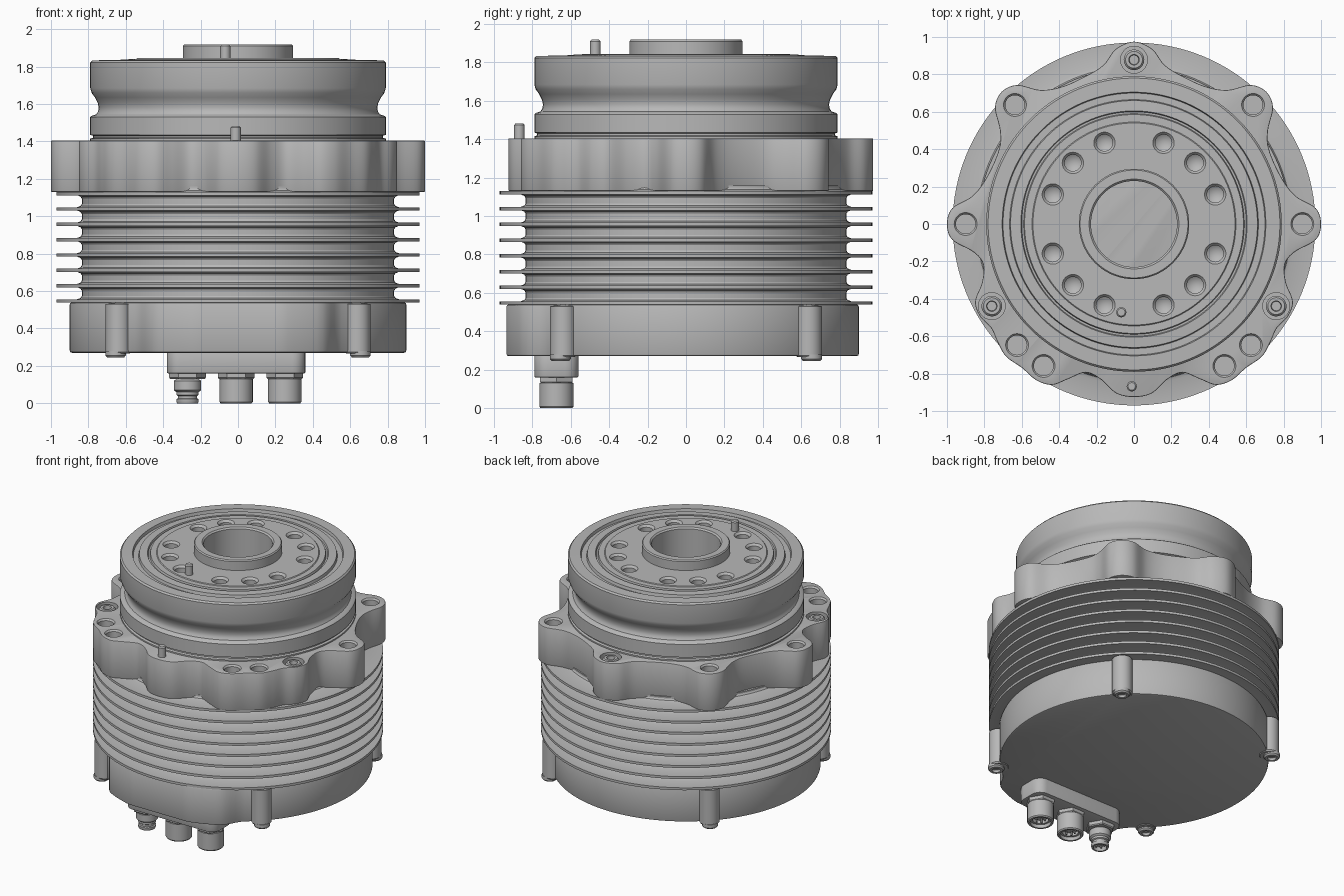
import bpy, bmesh
from math import sin, cos, pi, radians, degrees, atan2

if "Cube" in bpy.data.objects:
    bpy.data.objects.remove(bpy.data.objects["Cube"])

grey = bpy.data.materials.new("machined_grey")
grey.use_nodes = True
colour = (0.48, 0.48, 0.48, 1)
grey.diffuse_color = colour
grey.node_tree.nodes["Principled BSDF"].inputs["Base Color"].default_value = colour


def finish(name, bm):
    bmesh.ops.recalc_face_normals(bm, faces=bm.faces)
    mesh = bpy.data.meshes.new(name)
    bm.to_mesh(mesh)
    bm.free()
    mesh.materials.append(grey)
    ob = bpy.data.objects.new(name, mesh)
    bpy.context.collection.objects.link(ob)
    return ob


def activate(ob):
    bpy.ops.object.select_all(action='DESELECT')
    ob.select_set(True)
    bpy.context.view_layer.objects.active = ob


def smooth(ob, angle=30):
    activate(ob)
    bpy.ops.object.shade_smooth_by_angle(angle=radians(angle))


def spin_into(bm, profile, x=0, y=0, steps=32):
    """Turn a (radius, height) profile around a vertical axis at x, y."""
    verts = [bm.verts.new((x + r, y, z)) for r, z in profile]
    edges = [bm.edges.new(pair) for pair in zip(verts, verts[1:])]
    bmesh.ops.spin(bm, geom=verts + edges, cent=(x, y, 0), axis=(0, 0, 1),
                   angle=2 * pi, steps=steps)
    bmesh.ops.remove_doubles(bm, verts=bm.verts, dist=1e-5)


def lathe(name, profile, places=((0, 0),), steps=32):
    bm = bmesh.new()
    for x, y in places:
        spin_into(bm, profile, x, y, steps)
    ob = finish(name, bm)
    smooth(ob)
    return ob


def prism(name, outline, z0, z1, bevel=0.0):
    bm = bmesh.new()
    face = bm.faces.new([bm.verts.new((x, y, z0)) for x, y in outline])
    top = bmesh.ops.extrude_face_region(bm, geom=[face])["geom"]
    bmesh.ops.translate(bm, vec=(0, 0, z1 - z0),
                        verts=[v for v in top if isinstance(v, bmesh.types.BMVert)])
    ob = finish(name, bm)
    activate(ob)
    if bevel:
        mod = ob.modifiers.new("edge", 'BEVEL')
        mod.width, mod.segments = bevel, 2
        mod.limit_method, mod.angle_limit = 'ANGLE', radians(60)
        bpy.ops.object.modifier_apply(modifier=mod.name)
    smooth(ob)
    return ob


def cut(ob, cutter):
    mod = ob.modifiers.new("holes", 'BOOLEAN')
    mod.operation, mod.solver, mod.object = 'DIFFERENCE', 'EXACT', cutter
    cutter.hide_render = True
    activate(ob)
    bpy.ops.object.modifier_apply(modifier=mod.name)
    bpy.data.objects.remove(cutter)
    smooth(ob)


def polar(r, deg):
    return r * cos(radians(deg)), r * sin(radians(deg))


def closed_curve(points, n=6):
    """Smooth closed curve through the points (Catmull-Rom)."""
    out, count = [], len(points)
    for i in range(count):
        p = [points[(i + k - 1) % count] for k in range(4)]
        for s in range(n):
            t = s / n
            out.append(tuple(0.5 * (2 * b + (c - a) * t + (2 * a - 5 * b + 4 * c - d) * t * t
                                    + (3 * b - a - 3 * c + d) * t ** 3)
                             for a, b, c, d in zip(*p)))
    return out


# Finned cooling body: thin discs with filleted roots
core, rim, half = 0.835, 0.97, 0.009
profile = [(0, 0.53), (core, 0.53)]
for i in range(8):
    z = 0.547 + i * 0.082
    profile += [(core, z - 0.027), (core + 0.007, z - 0.016), (core + 0.025, z - half),
                (rim, z - half), (rim, z + half),
                (core + 0.025, z + half), (core + 0.007, z + 0.016), (core, z + 0.027)]
profile += [(core, 1.16), (0, 1.16)]
lathe("cooling_fins", profile, steps=128)

# Base cover: round, with a flattened bulge at the front
outline = []
for i in range(180):
    deg = i * 2 - 90
    off = abs((deg + 180) % 360 - 180 + 90)
    off = min(off, 360 - off)
    bulge = min(0.965, 0.935 / cos(radians(min(off, 60))))
    t = min(1, max(0, (off - 27) / 11))
    t = t * t * (3 - 2 * t)
    outline.append(polar(bulge + (0.9 - bulge) * t, deg))
prism("base_cover", outline, 0.27, 0.54, 0.012)

# Corner bosses and their screws
corners = [polar(0.905, a) for a in (45, 135, 225, 315)]
lathe("base_bosses", [(0, 0.265), (0.06, 0.265), (0.068, 0.275), (0.068, 0.53), (0, 0.54)], corners)
lathe("base_screws", [(0, 0.262), (0.025, 0.262), (0.028, 0.245), (0.045, 0.245),
                      (0.054, 0.255), (0.054, 0.28), (0, 0.28)],
      [polar(0.925, a) for a in (45, 135, 225, 315)])

# Connector block with rounded ends
block = []
for cx, cy, start in ((0.29, -0.63, 0), (-0.31, -0.63, 90), (-0.31, -0.72, 180), (0.29, -0.72, 270)):
    for k in range(7):
        dx, dy = polar(0.07, start + k * 15)
        block.append((cx + dx, cy + dy))
prism("connector_block", block, 0.16, 0.28, 0.006)

# Three round connectors hanging from the block
row = -0.675
large = ((-0.01, row), (0.25, row))
lathe("connector_sockets", [(0, 0.05), (0.055, 0.05), (0.055, 0.025), (0.07, 0.025), (0.07, 0),
                            (0.083, 0), (0.089, 0.008), (0.089, 0.13), (0.075, 0.135),
                            (0.075, 0.17), (0, 0.17)], large)
lathe("connector_plug", [(0, 0.03), (0.04, 0.03), (0.045, 0), (0.056, 0), (0.06, 0.01),
                         (0.06, 0.022), (0.052, 0.026), (0.052, 0.04), (0.06, 0.045),
                         (0.06, 0.06), (0.073, 0.07), (0.073, 0.12), (0.06, 0.13),
                         (0.06, 0.17), (0, 0.17)], ((-0.27, row),))
lathe("connector_nuts", [(0, 0.13), (0.092, 0.13), (0.098, 0.137), (0.098, 0.165), (0, 0.165)],
      large + ((-0.27, row),), steps=6)
pins = [(x + polar(0.03, a)[0], y + polar(0.03, a)[1])
        for x, y in large + ((-0.27, row),) for a in range(0, 360, 72)]
lathe("connector_pins", [(0, 0.015), (0.006, 0.015), (0.006, 0.06), (0, 0.06)], pins, steps=8)

# Scalloped mounting flange: right half as (angle, radius), mirrored to the left
half_outline = [(-84, .91), (-78, .85), (-72, .835), (-67, .9), (-63, .965), (-58, .985),
                (-52, .975), (-46, .985), (-41, .965), (-36, .945), (-31, .96), (-26, .945),
                (-21, .87), (-15, .835), (-10, .87), (-5, .975), (0, 1), (5, .975), (10, .875),
                (18, .825), (29, .825), (35, .875), (40, .97), (45, 1), (50, .97), (55, .875),
                (62, .83), (71, .83), (79, .865), (84, .94)]
right = [polar(r, a) for a, r in half_outline]
left = [(-x, y) for x, y in reversed(right)]
flange = prism("mounting_flange", closed_curve([(0, -.925)] + right + [(0, .975)] + left),
               1.13, 1.405, 0.006)

# Flange bolt holes and counterbores
bolts = [polar(0.9, a) for a in (0, 45, 135, 180, 226, 237.5, 302.5, 314)]
screws = [polar(0.878, a) for a in (90, 210, 330)]
cut(flange, lathe("bolt_cutter", [(0, 1.14), (0.052, 1.14), (0.052, 1.393), (0.062, 1.406),
                                  (0.062, 1.45), (0, 1.45)], bolts))
cut(flange, lathe("screw_cutter", [(0, 1.34), (0.072, 1.34), (0.072, 1.45), (0, 1.45)], screws))
lathe("flange_screws", [(0, 1.37), (0.025, 1.37), (0.028, 1.4), (0.045, 1.4), (0.055, 1.388),
                        (0.055, 1.33), (0, 1.33)], screws)

# Output housing: grooved neck, stepped top face, raised hollow hub
housing = lathe("output_housing", [
    (0, 1.38), (0.79, 1.38), (0.79, 1.415), (0.775, 1.42), (0.775, 1.43), (0.79, 1.435),
    (0.79, 1.53), (0.782, 1.537), (0.758, 1.545), (0.748, 1.56), (0.745, 1.58), (0.75, 1.605),
    (0.765, 1.635), (0.783, 1.66), (0.79, 1.685), (0.79, 1.822), (0.78, 1.833),
    (0.705, 1.835), (0.7, 1.815), (0.665, 1.815), (0.66, 1.835), (0.605, 1.838),
    (0.6, 1.825), (0.59, 1.825), (0.585, 1.84), (0.545, 1.84), (0.54, 1.845),
    (0.295, 1.845), (0.295, 1.91), (0.288, 1.918), (0.24, 1.918), (0.23, 1.908),
    (0.23, 1.4), (0, 1.4)], steps=128)
ring = [polar(0.462, q + a) for q in range(0, 360, 90) for a in (20, 45, 70)]
cut(housing, lathe("ring_cutter", [(0, 1.73), (0.044, 1.76), (0.044, 1.83), (0.058, 1.846),
                                   (0.058, 1.9), (0, 1.9)], ring))

# Locating pins
for name, x, y, z0, z1 in (("flange_pin", -0.012, -0.868, 1.38, 1.482),
                           ("output_pin", -0.068, -0.472, 1.8, 1.918)):
    lathe(name, [(0, z0), (0.027, z0), (0.027, z1 - 0.008), (0.02, z1), (0, z1)], ((x, y),))
